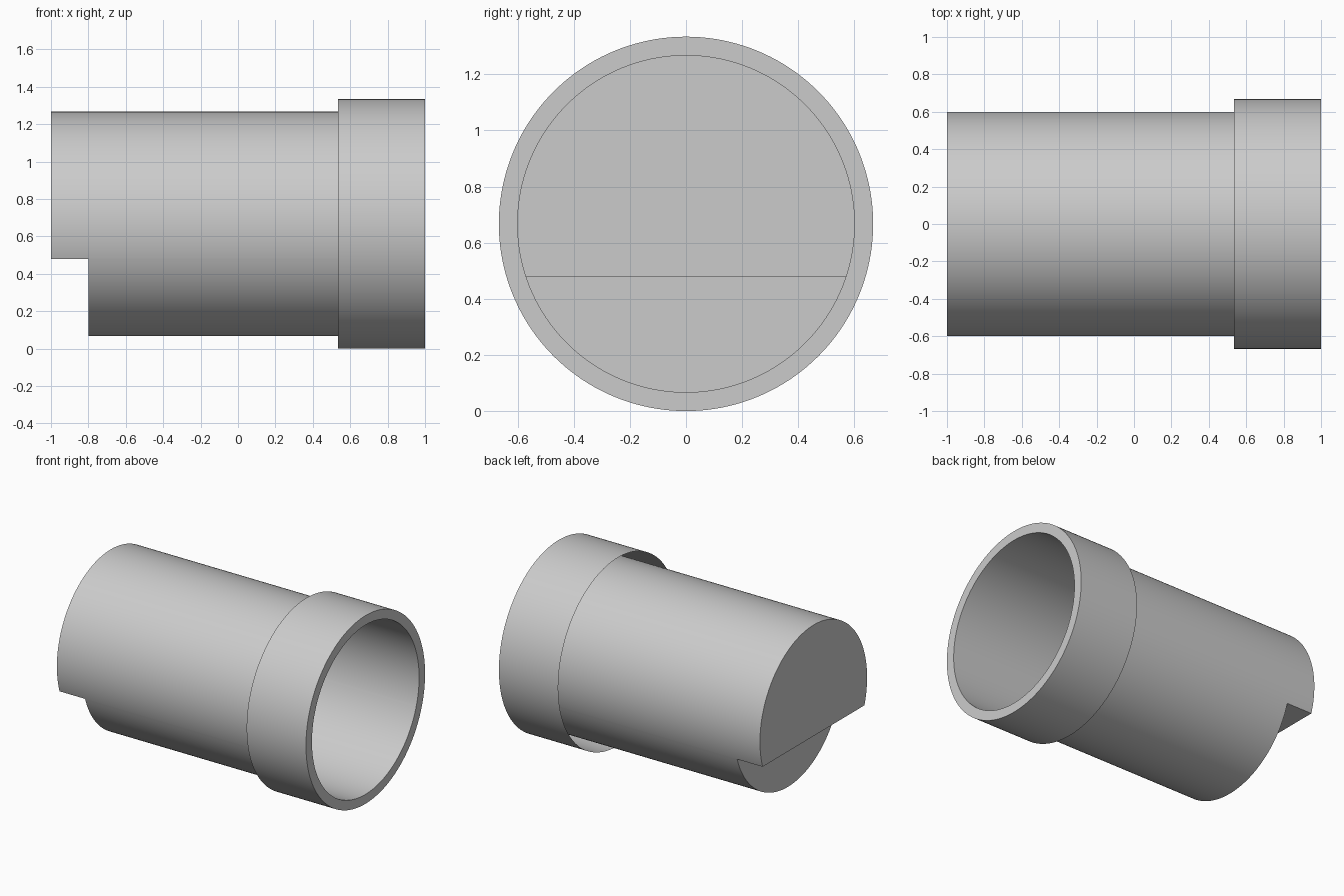
import bpy, bmesh, math
from mathutils import Matrix

cube = bpy.data.objects.get("Cube")
if cube:
    bpy.data.objects.remove(cube)

SEGMENTS = 160
AXIS_Z = 0.667
BODY_R, COLLAR_R = 0.60, 0.667
BACK, FRONT, COLLAR_BACK = -1.0, 1.0, 0.535
NOTCH_X, NOTCH_Z = -0.8, 0.48

grey = bpy.data.materials.new("light grey")
grey.use_nodes = True
colour = (0.6, 0.6, 0.6, 1)
grey.diffuse_color = colour
grey.node_tree.nodes["Principled BSDF"].inputs["Base Color"].default_value = colour


def tube(bm, radius, x0, x1, caps=False):
    """Cylinder wall lying along x."""
    place = (Matrix.Translation(((x0 + x1) / 2, 0, AXIS_Z))
             @ Matrix.Rotation(math.pi / 2, 4, 'Y'))
    bmesh.ops.create_cone(bm, cap_ends=caps, segments=SEGMENTS, radius1=radius,
                          radius2=radius, depth=x1 - x0, matrix=place)


def finish(bm, name):
    bmesh.ops.recalc_face_normals(bm, faces=bm.faces[:])
    mesh = bpy.data.meshes.new(name)
    bm.to_mesh(mesh)
    bm.free()
    mesh.materials.append(grey)
    obj = bpy.data.objects.new(name, mesh)
    bpy.context.collection.objects.link(obj)
    bpy.ops.object.select_all(action='DESELECT')
    obj.select_set(True)
    bpy.context.view_layer.objects.active = obj
    bpy.ops.object.shade_smooth_by_angle(angle=math.radians(30))


def near(a, b):
    return abs(a - b) < 1e-4


# Thin-walled cup: closed at the back, open at the front
bm = bmesh.new()
tube(bm, BODY_R, BACK, FRONT, caps=True)
front_cap = [f for f in bm.faces if f.normal.x > 0.9]
bmesh.ops.delete(bm, geom=front_cap, context='FACES_ONLY')

# Notch under the closed end
for point, normal in (((NOTCH_X, 0, 0), (1, 0, 0)), ((0, 0, NOTCH_Z), (0, 0, 1))):
    bmesh.ops.bisect_plane(bm, geom=bm.verts[:] + bm.edges[:] + bm.faces[:],
                           dist=1e-5, plane_co=point, plane_no=normal)
cut = []
for f in bm.faces:
    c = f.calc_center_median()
    if c.x < NOTCH_X and c.z < NOTCH_Z:
        cut.append(f)
bmesh.ops.delete(bm, geom=cut, context='FACES')

# Notch wall and notch ceiling
wall = [v for v in bm.verts if near(v.co.x, NOTCH_X) and v.co.z < NOTCH_Z + 1e-4]
wall.sort(key=lambda v: math.atan2(v.co.y, AXIS_Z - v.co.z))
bm.faces.new(wall)
rear = [v for v in bm.verts if near(v.co.x, BACK) and near(v.co.z, NOTCH_Z)]
rear.sort(key=lambda v: v.co.y)
bm.faces.new([wall[0], wall[-1], rear[-1], rear[0]])
finish(bm, "cup_body")

# Collar sleeve: open at the back, joined to the cup by a flat front rim
bm = bmesh.new()
tube(bm, COLLAR_R, COLLAR_BACK, FRONT)
outer = [e for e in bm.edges if all(near(v.co.x, FRONT) for v in e.verts)]
rim = bmesh.ops.extrude_edge_only(bm, edges=outer)["geom"]
for v in rim:
    if isinstance(v, bmesh.types.BMVert):
        v.co.y *= BODY_R / COLLAR_R
        v.co.z = AXIS_Z + (v.co.z - AXIS_Z) * BODY_R / COLLAR_R
finish(bm, "collar")
